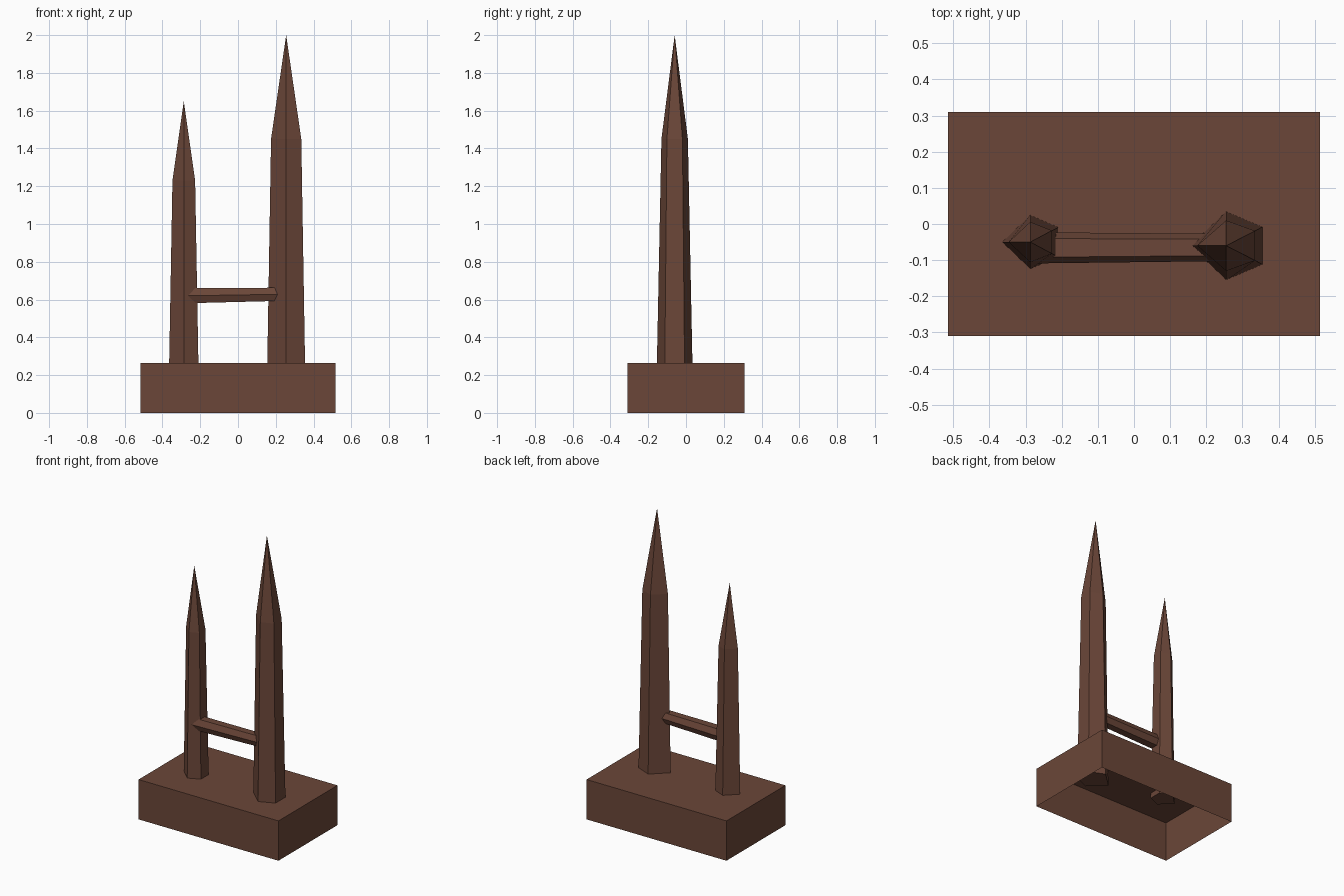
import bpy, bmesh

if "Cube" in bpy.data.objects:
    bpy.data.objects.remove(bpy.data.objects["Cube"])

brown = bpy.data.materials.new("dark brown")
brown.diffuse_color = (0.147, 0.062, 0.040, 1)
brown.use_nodes = True
brown.node_tree.nodes["Principled BSDF"].inputs["Base Color"].default_value = brown.diffuse_color


def finish(name, bm):
    bmesh.ops.recalc_face_normals(bm, faces=bm.faces)
    me = bpy.data.meshes.new(name)
    bm.to_mesh(me)
    bm.free()
    me.materials.append(brown)
    bpy.context.collection.objects.link(bpy.data.objects.new(name, me))


def loft(name, rings, apex=None, cap_start=True):
    """Skin a list of point rings, optionally closing at a tip."""
    bm = bmesh.new()
    vs = [[bm.verts.new(p) for p in ring] for ring in rings]
    n = len(vs[0])
    for a, b in zip(vs, vs[1:]):
        for i in range(n):
            j = (i + 1) % n
            bm.faces.new((a[i], a[j], b[j], b[i]))
    if cap_start:
        bm.faces.new(vs[0])
    if apex:
        tip = bm.verts.new(apex)
        for i in range(n):
            bm.faces.new((vs[-1][i], vs[-1][(i + 1) % n], tip))
    else:
        bm.faces.new(vs[-1])
    finish(name, bm)


# Block base, open underneath
def rect(z):
    return [(x, y, z) for x, y in ((-.515, -.31), (.515, -.31), (.515, .31), (-.515, .31))]


loft("base", [rect(0), rect(.265)], cap_start=False)


# Five-sided tapering spires: flat pair on the right, point on the left
def five(cx, cy, z, rx, ry, rs):
    return [(cx - rx, cy, z), (cx, cy - ry, z), (cx + rx, cy - rs, z),
            (cx + rx, cy + rs, z), (cx, cy + ry, z)]


loft("tall_spire", [five(.255, -.06, .17, .1015, .096, .053),
                    five(.255, -.06, 1.45, .08, .070, .041)], (.255, -.06, 2))
loft("short_spire", [five(-.287, -.05, .23, .078, .075, .041),
                     five(-.287, -.05, 1.23, .06, .056, .032)], (-.287, -.05, 1.65))


# Six-sided crossbar
def hexa(x, y, z, r):
    return [(x, y + r * a, z + r * b) for a, b in
            ((1, 0), (.6, .92), (-.6, .92), (-1, 0), (-.6, -.92), (.6, -.92))]


loft("crossbar", [hexa(-.27, -.066, .62, .043), hexa(.22, -.065, .628, .038)])
